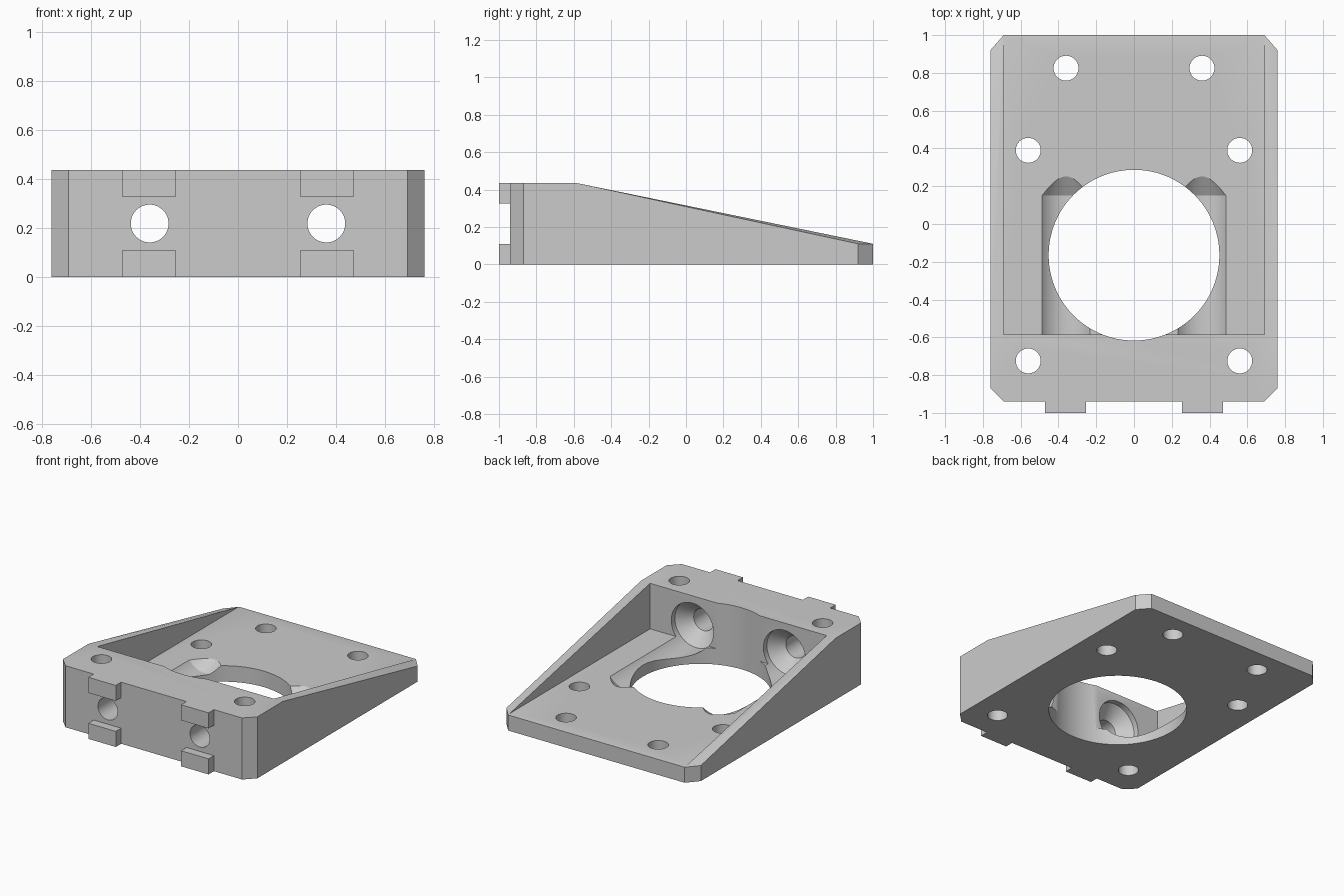
import bpy, bmesh, math
from mathutils import Matrix

cube = bpy.data.objects.get("Cube")
if cube:
    bpy.data.objects.remove(cube, do_unlink=True)

grey = bpy.data.materials.new("plain grey")
grey.use_nodes = True
grey.diffuse_color = (0.6, 0.6, 0.6, 1)
grey.node_tree.nodes["Principled BSDF"].inputs["Base Color"].default_value = (0.6, 0.6, 0.6, 1)

HALF_W, FRONT, BACK, CHAMFER = 0.76, -0.94, 1.0, 0.07
HEIGHT, FLOOR, BACK_H, BREAK = 0.435, 0.113, 0.11, -0.585


def make_object(name, bm):
    bmesh.ops.recalc_face_normals(bm, faces=bm.faces)
    mesh = bpy.data.meshes.new(name)
    bm.to_mesh(mesh)
    bm.free()
    mesh.materials.append(grey)
    obj = bpy.data.objects.new(name, mesh)
    bpy.context.collection.objects.link(obj)
    return obj


def box(name, lo, hi):
    bm = bmesh.new()
    bmesh.ops.create_cube(bm, size=1)
    for v in bm.verts:
        v.co = [h if c > 0 else l for c, l, h in zip(v.co, lo, hi)]
    return make_object(name, bm)


def turned(name, profile, matrix, sides=48):
    """Solid of revolution about z from (radius, height) pairs."""
    bm = bmesh.new()
    rings = []
    for r, h in profile:
        rings.append([bm.verts.new((r * math.cos(a), r * math.sin(a), h))
                      for a in (math.tau * i / sides for i in range(sides))])
    for low, high in zip(rings, rings[1:]):
        for i in range(sides):
            j = (i + 1) % sides
            bm.faces.new((low[i], low[j], high[j], high[i]))
    bm.faces.new(rings[0][::-1])
    bm.faces.new(rings[-1])
    bm.transform(matrix)
    return make_object(name, bm)


def cut(target, cutter):
    cutter.hide_render = True
    mod = target.modifiers.new("cut", 'BOOLEAN')
    mod.operation, mod.solver, mod.object = 'DIFFERENCE', 'EXACT', cutter
    bpy.context.view_layer.objects.active = target
    bpy.ops.object.modifier_apply(modifier=mod.name)
    bpy.data.objects.remove(cutter, do_unlink=True)


# Wedge body with chamfered corners: hull of the base, rear lip and front top
bm = bmesh.new()
for s in (-1, 1):
    inner, outer = s * (HALF_W - CHAMFER), s * HALF_W
    front = [(inner, FRONT), (outer, FRONT + CHAMFER)]
    rear = [(outer, BACK - 0.08), (inner, BACK)]
    for points, z in ((front + rear, 0), (rear, BACK_H), (front + [(outer, BREAK)], HEIGHT)):
        for x, y in points:
            bm.verts.new((x, y, z))
bmesh.ops.convex_hull(bm, input=bm.verts)
bmesh.ops.dissolve_limit(bm, angle_limit=0.002, verts=bm.verts, edges=bm.edges)
body = make_object("mount_body", bm)

# Open pocket between the side walls
inside = HALF_W - CHAMFER
cut(body, box("pocket_cutter", (-inside, BREAK, FLOOR), (inside, 1.2, 0.6)))

# Large round opening
cut(body, turned("opening_cutter", [(0.452, -0.1), (0.452, 0.6)],
                 Matrix.Translation((0, -0.165, 0)), 96))

# Countersunk front holes, each with a tool channel into the floor
screw_profile = [(0.077, -1.1), (0.077, -0.71), (0.165, -0.625), (0.165, 0.15), (0.1, 0.26)]
along_y = Matrix.Rotation(-math.pi / 2, 4, 'X')
for s in (-1, 1):
    cut(body, turned("screw_cutter", screw_profile,
                     Matrix.Translation((s * 0.36, 0, 0.218)) @ along_y))

# Vertical mounting holes
for x, y in ((0.36, 0.825), (0.56, 0.39), (0.56, -0.725)):
    for s in (-1, 1):
        cut(body, turned("hole_cutter", [(0.066, -0.1), (0.066, 0.6)],
                         Matrix.Translation((s * x, y, 0)), 32))

bpy.ops.object.select_all(action='DESELECT')
body.select_set(True)
bpy.context.view_layer.objects.active = body
bpy.ops.object.shade_smooth_by_angle(angle=math.radians(25))

# Locating tabs on the front face
for side, s in (("left", 1), ("right", -1)):
    x0, x1 = sorted((s * 0.255, s * 0.47))
    for level, z0, z1 in (("lower", 0, 0.11), ("upper", 0.325, HEIGHT)):
        box(f"{level}_{side}_tab", (x0, -1, z0), (x1, FRONT, z1))
